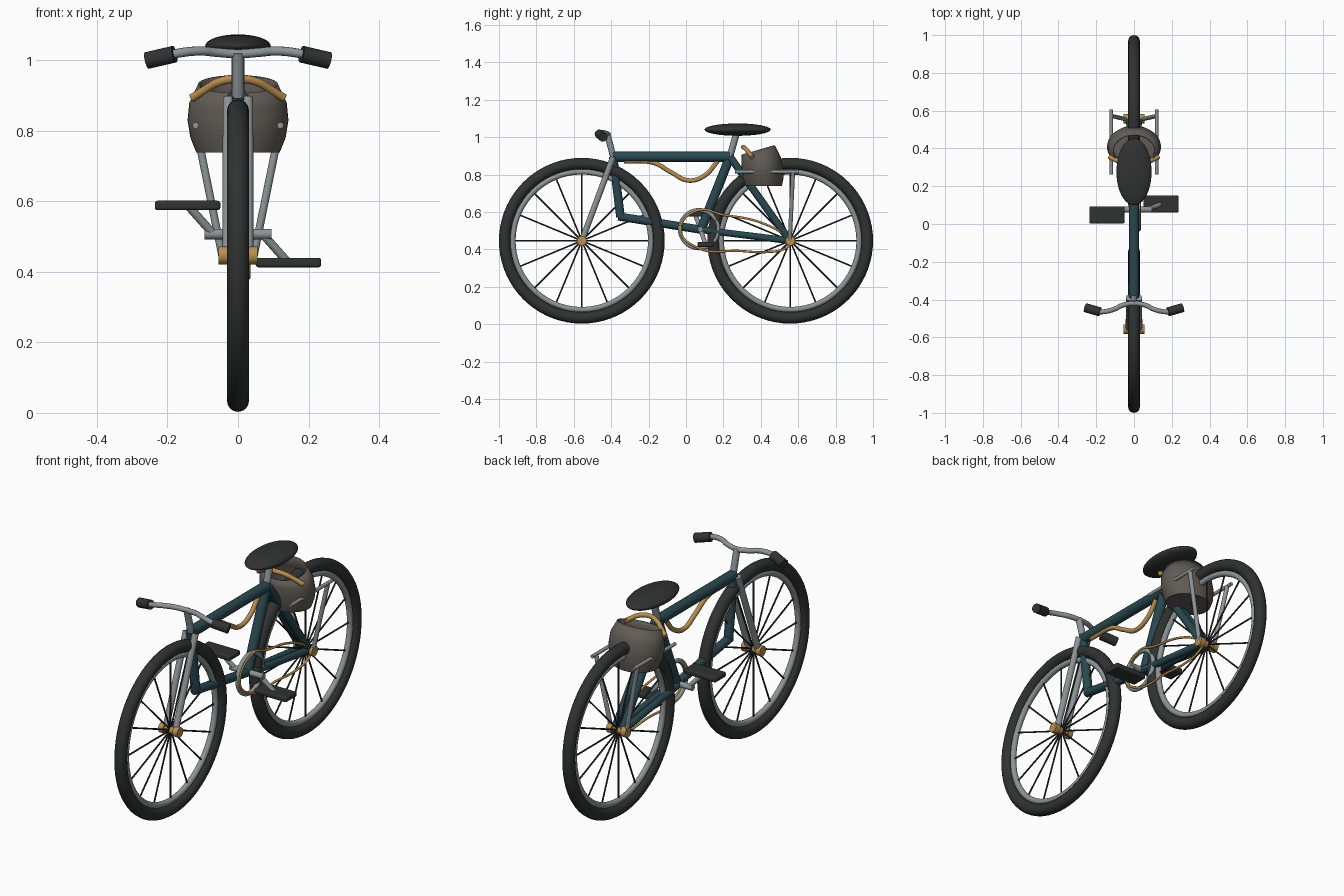
import bpy, bmesh
from math import sin, cos, pi
from mathutils import Vector

if "Cube" in bpy.data.objects:
    bpy.data.objects.remove(bpy.data.objects["Cube"])


def mat(name, rgb):
    m = bpy.data.materials.new(name)
    m.diffuse_color = (*rgb, 1)
    m.use_nodes = True
    m.node_tree.nodes["Principled BSDF"].inputs["Base Color"].default_value = m.diffuse_color
    return m


RUBBER = mat("rubber", (0.03, 0.032, 0.032))
TEAL = mat("teal_paint", (0.022, 0.065, 0.08))
BRASS = mat("brass", (0.48, 0.27, 0.08))
LEATHER = mat("bag_cloth", (0.12, 0.105, 0.09))
STEEL = mat("steel", (0.27, 0.30, 0.31))


def finish(name, m):
    o = bpy.context.object
    o.name = name
    o.data.materials.append(m)
    bpy.ops.object.shade_smooth_by_angle(angle=0.7)
    return o


def rod(name, a, b, r, m, sides=20):
    a, b = Vector(a), Vector(b)
    d = b - a
    bpy.ops.mesh.primitive_cylinder_add(
        vertices=sides, radius=r, depth=d.length, location=(a + b) / 2,
        rotation=d.to_track_quat('Z', 'Y').to_euler())
    return finish(name, m)


def hose(name, pts, r, m, closed=False):
    c = bpy.data.curves.new(name, 'CURVE')
    c.dimensions = '3D'
    c.bevel_depth, c.bevel_resolution, c.resolution_u = r, 4, 8
    c.use_fill_caps = True
    s = c.splines.new('BEZIER')
    s.bezier_points.add(len(pts) - 1)
    for p, co in zip(s.bezier_points, pts):
        p.co = co
        p.handle_left_type = p.handle_right_type = 'AUTO'
    s.use_cyclic_u = closed
    o = bpy.data.objects.new(name, c)
    bpy.context.collection.objects.link(o)
    bpy.ops.object.select_all(action='DESELECT')
    o.select_set(True)
    bpy.context.view_layer.objects.active = o
    bpy.ops.object.convert(target='MESH')
    return finish(name, m)


def ring(name, y, z, R, r, m, x=0):
    bpy.ops.mesh.primitive_torus_add(
        location=(x, y, z), rotation=(0, pi / 2, 0), major_radius=R,
        minor_radius=r, major_segments=72, minor_segments=16)
    return finish(name, m)


# wheels: tyre, rim, hub with flanges, sixteen spokes
AX = 0.446
for side, y in (("front", -0.557), ("rear", 0.557)):
    ring(side + "_tyre", y, AX, 0.412, 0.031, RUBBER)
    ring(side + "_rim", y, AX, 0.369, 0.015, STEEL)
    rod(side + "_hub", (-0.05, y, AX), (0.05, y, AX), 0.018, BRASS)
    for s in (-1, 1):
        rod(side + "_hub_flange", (s * 0.027, y, AX), (s * 0.055, y, AX), 0.026, BRASS)
    for i in range(16):
        a = i * pi / 8
        rod(side + "_spoke", (0, y + 0.012 * cos(a), AX + 0.012 * sin(a)),
            (0, y + 0.36 * cos(a), AX + 0.36 * sin(a)), 0.0042, RUBBER, 8)

# frame
head, neck = (0, -0.39, 0.895), (0, -0.35, 0.572)
crank, top = (0, 0.08, 0.505), (0, 0.235, 0.895)
rod("top_tube", head, top, 0.027, TEAL)
rod("head_tube", head, neck, 0.023, TEAL)
rod("down_tube", (0, -0.362, 0.576), crank, 0.022, TEAL)
rod("seat_tube", top, crank, 0.025, TEAL)
for s in (-1, 1):
    rod("seat_stay", (s * 0.012, 0.235, 0.895), (s * 0.022, 0.555, AX), 0.02, TEAL)
    rod("chain_stay", (s * 0.012, 0.08, 0.505), (s * 0.022, 0.555, AX), 0.018, TEAL)
    rod("fork_blade", (s * 0.027, -0.39, 0.893), (s * 0.028, -0.557, AX), 0.016, STEEL)

# steering
rod("stem", (0, -0.385, 0.88), (0, -0.422, 1.022), 0.017, STEEL)
half = [(0.06, -0.43, 1.022), (0.11, -0.453, 1.026), (0.18, -0.465, 1.018), (0.24, -0.45, 1.004)]
hose("handlebar", [(-x, y, z) for x, y, z in reversed(half)] + [(0, -0.42, 1.018)] + half, 0.013, STEEL)
for s in (-1, 1):
    rod("grip", (s * 0.18, -0.465, 1.017), (s * 0.258, -0.443, 0.999), 0.024, RUBBER)

# seat
rod("seat_post", (0, 0.23, 0.88), (0, 0.273, 1.03), 0.018, STEEL)
bpy.ops.mesh.primitive_uv_sphere_add(segments=40, ring_count=20, location=(0, 0.276, 1.04))
bpy.context.object.scale = (0.093, 0.177, 0.033)
finish("seat", RUBBER)

# drivetrain
ring("chainring", 0.07, 0.508, 0.102, 0.011, STEEL, 0.02)
rod("crank_axle", (-0.095, 0.077, 0.507), (0.095, 0.077, 0.507), 0.015, STEEL)
for s in (-1, 1):
    rod("crank_arm", (s * 0.07, 0.077, 0.507),
        (s * 0.142, 0.077 + s * 0.028, 0.507 - s * 0.081), 0.012, STEEL)
    bpy.ops.mesh.primitive_cube_add(
        size=1, location=(s * 0.143, 0.077 + s * 0.029, 0.507 - s * 0.081))
    pedal = bpy.context.object
    pedal.scale = (0.186, 0.09, 0.027)
    bpy.ops.object.transform_apply(location=False, scale=True)
    b = pedal.modifiers.new("bevel", 'BEVEL')
    b.width, b.segments = 0.008, 3
    finish("pedal", RUBBER)
chain = [(0.07, 0.61), (0.19, 0.586), (0.38, 0.55), (0.53, 0.475), (0.565, 0.44),
         (0.53, 0.405), (0.44, 0.386), (0.28, 0.392), (0.07, 0.405), (-0.03, 0.508)]
hose("chain", [(0.03, y, z) for y, z in chain], 0.006, BRASS, True)
cable = [(-0.33, 0.872), (-0.17, 0.862), (-0.08, 0.812), (0.016, 0.768), (0.1, 0.795), (0.17, 0.872)]
hose("hanging_cable", [(0, y, z) for y, z in cable], 0.012, BRASS)

# rear rack
for s in (-1, 1):
    rod("rack_rail", (s * 0.12, 0.262, 0.815), (s * 0.12, 0.605, 0.815), 0.009, STEEL)
    rod("rack_strut", (s * 0.045, 0.555, AX), (s * 0.12, 0.572, 0.815), 0.011, STEEL)

# open bag: stacked ellipses, each (z, centre y, rx, ry, tilt)
layers = [(0.738, 0.415, 0.118, 0.098, 0), (0.78, 0.412, 0.135, 0.109, 0),
          (0.83, 0.408, 0.143, 0.111, 0.03), (0.88, 0.402, 0.138, 0.105, 0.12),
          (0.932, 0.386, 0.113, 0.088, 0.29)]
bm = bmesh.new()
N, loops = 40, []
for z, cy, rx, ry, t in layers:
    loops.append([bm.verts.new((rx * cos(2 * pi * i / N), cy + ry * sin(2 * pi * i / N),
                                z + t * ry * sin(2 * pi * i / N))) for i in range(N)])
bm.faces.new(loops[0][::-1])
for lo, hi in zip(loops, loops[1:]):
    for i in range(N):
        j = (i + 1) % N
        bm.faces.new((lo[i], lo[j], hi[j], hi[i]))
me = bpy.data.meshes.new("bag")
bm.to_mesh(me)
bm.free()
bag = bpy.data.objects.new("bag", me)
bpy.context.collection.objects.link(bag)
bpy.ops.object.select_all(action='DESELECT')
bag.select_set(True)
bpy.context.view_layer.objects.active = bag
finish("bag", LEATHER)
bag.modifiers.new("wall", 'SOLIDIFY').thickness = 0.006

# bag handle
half = [(0.055, 0.318, 0.938), (0.095, 0.338, 0.915), (0.13, 0.355, 0.893)]
hose("bag_handle", [(-x, y, z) for x, y, z in reversed(half)] + [(0, 0.306, 0.947)] + half, 0.012, BRASS)
